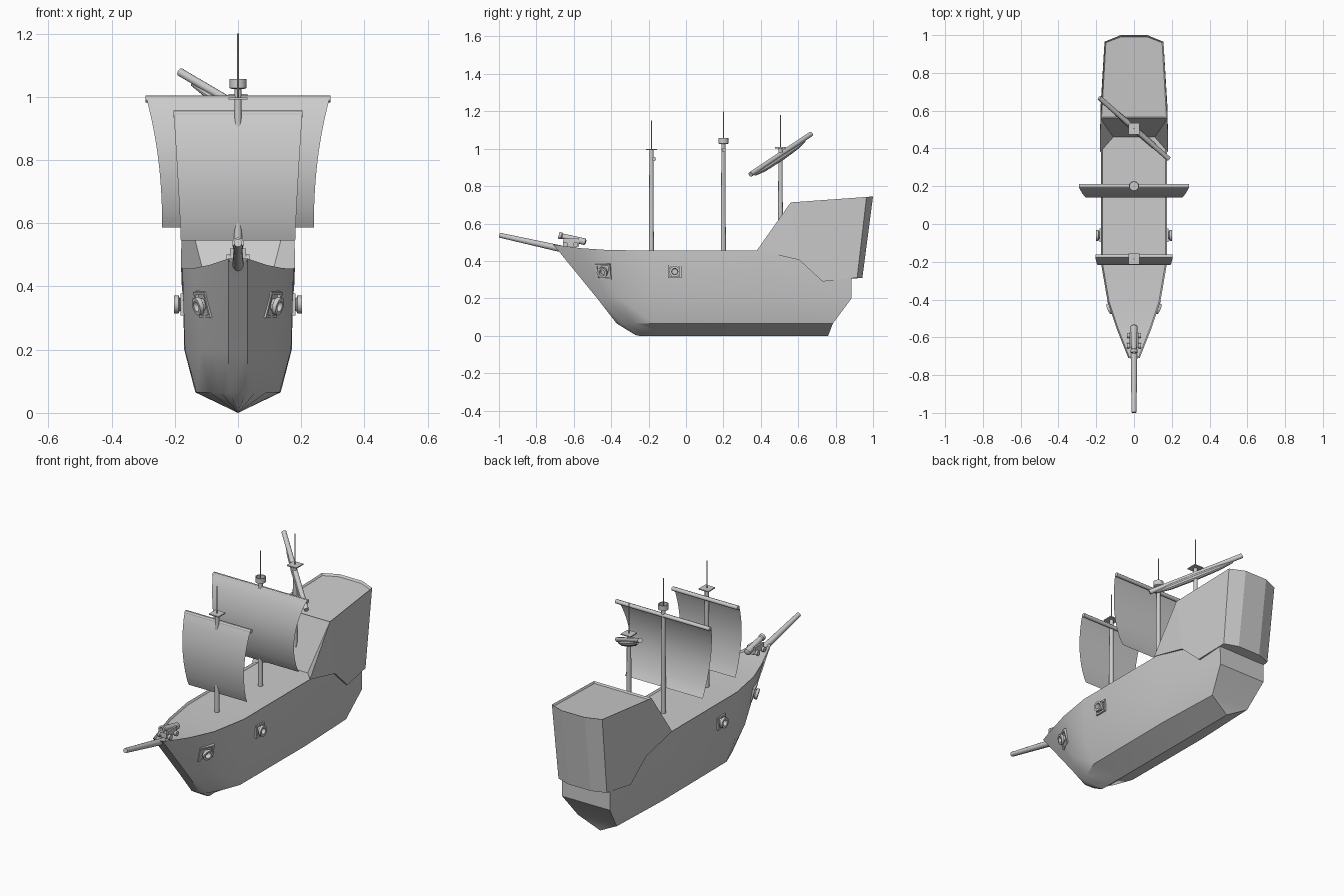
import bpy, bmesh
from math import sin, cos, pi, radians
from mathutils import Vector, Matrix

if "Cube" in bpy.data.objects:
    bpy.data.objects.remove(bpy.data.objects["Cube"])


def finish(name, bm, smooth=False):
    bmesh.ops.recalc_face_normals(bm, faces=bm.faces)
    me = bpy.data.meshes.new(name)
    bm.to_mesh(me)
    bm.free()
    ob = bpy.data.objects.new(name, me)
    bpy.context.collection.objects.link(ob)
    if smooth:
        bpy.ops.object.select_all(action='DESELECT')
        bpy.context.view_layer.objects.active = ob
        ob.select_set(True)
        bpy.ops.object.shade_smooth_by_angle(angle=radians(35))
    return ob


def lathe(name, profile, origin, axis, n=16):
    """Revolve (radius, height) points around an axis, capping both ends."""
    m = Matrix.Translation(origin) @ Vector(axis).to_track_quat('Z', 'Y').to_matrix().to_4x4()
    bm = bmesh.new()
    rings = [[bm.verts.new(m @ Vector((r * cos(2 * pi * i / n), r * sin(2 * pi * i / n), h)))
              for i in range(n)] for r, h in profile]
    for a, b in zip(rings, rings[1:]):
        for i in range(n):
            bm.faces.new((a[i], a[(i + 1) % n], b[(i + 1) % n], b[i]))
    bm.faces.new(rings[0])
    bm.faces.new(rings[-1])
    return finish(name, bm, True)


def rod(name, a, b, r1, r2=None, n=12):
    d = Vector(b) - Vector(a)
    return lathe(name, [(r1, 0), (r2 or r1, d.length)], a, d, n)


def box(name, size, m):
    bm = bmesh.new()
    bmesh.ops.create_cube(bm, size=1, matrix=m @ Matrix.Diagonal((*size, 1)))
    return finish(name, bm)


def sink_top(bm, faces, rim, depth):
    """Leave a thin rim around a deck and lower its middle."""
    bmesh.ops.recalc_face_normals(bm, faces=bm.faces)
    bmesh.ops.inset_region(bm, faces=faces, thickness=rim, depth=0)
    bmesh.ops.translate(bm, verts=list({v for f in faces for v in f.verts}), vec=(0, 0, -depth))


# Hull: rows of (half width, y, z) from the rail down to the keel
levels = [
    [(.03, -.71, .488), (.09, -.56, .468), (.14, -.41, .458), (.176, -.2, .456), (.176, .4, .456), (.152, .885, .456)],
    [(.03, -.475, .2), (.078, -.42, .2), (.117, -.355, .2), (.168, -.2, .2), (.17, .4, .2), (.148, .885, .2)],
    [(.028, -.37, .065), (.055, -.34, .065), (.09, -.28, .065), (.132, -.17, .065), (.135, .4, .065), (.12, .785, .065)],
    [(0, -.27, .004), (0, -.25, 0), (0, -.2, 0), (0, -.1, 0), (0, .4, 0), (0, .76, 0)],
]
bm = bmesh.new()
R = [[bm.verts.new(p) for p in row] for row in levels]
L = [[bm.verts.new((-x, y, z)) for x, y, z in row] for row in levels[:-1]] + [R[-1]]
for S in (R, L):
    for a, b in zip(S, S[1:]):
        for i in range(5):
            bm.faces.new((a[i], a[i + 1], b[i + 1], b[i]))
for e in (0, 5):
    for k in range(2):
        bm.faces.new((R[k][e], R[k + 1][e], L[k + 1][e], L[k][e]))
    bm.faces.new((R[2][e], R[3][e], L[2][e]))
deck = [bm.faces.new((R[0][i], R[0][i + 1], L[0][i + 1], L[0][i])) for i in range(5)]
sink_top(bm, deck, .008, .01)
finish("hull", bm, True)

# Stern castle: mirrored outline points
pts = [(.18, .38, .458), (.178, .56, .713), (.156, .965, .742), (.07, 1.0, .745), (.07, .943, .31),
       (.15, .915, .31), (.168, .73, .29), (.178, .605, .405), (.11, .46, .446)]
bm = bmesh.new()
R = [bm.verts.new(p) for p in pts]
L = [bm.verts.new((-x, y, z)) for x, y, z in pts]
for S in (R, L):
    for f in ((0, 1, 7), (1, 2, 5, 6, 7), (2, 3, 4, 5), (0, 1, 8)):
        bm.faces.new([S[i] for i in f])
for i, j in ((1, 8), (3, 4), (6, 7)):
    bm.faces.new((R[i], R[j], L[j], L[i]))
bm.faces.new((R[6], R[5], R[4], L[4], L[5], L[6]))
bm.faces.new((R[7], R[0], R[8], L[8], L[0], L[7]))
roof = bm.faces.new((R[1], R[2], R[3], L[3], L[2], L[1]))
sink_top(bm, [roof], .009, .01)
finish("stern_castle", bm)

# Masts with flag spikes and lookouts
for name, y, z0, z1, tip in (("fore", -.185, .44, .995, 1.15), ("main", .2, .44, 1.03, 1.2),
                             ("mizzen", .505, .55, 1.005, 1.18)):
    rod(name + "_mast", (0, y, z0), (0, y, z1), .013, .011)
    rod(name + "_spike", (0, y, z1), (0, y, tip), .0025, n=6)
    if name == "main":
        lathe("crows_nest", [(.018, 0), (.027, .004), (.027, .032), (.022, .032), (.022, .01)],
              (0, y, 1.024), (0, 0, 1))
    else:
        box(name + "_lookout", (.06, .06, .006), Matrix.Translation((0, y, z1)))


# Square sails hanging from their yards
def sail(name, y, z0, z1, wt, wb, depth, power):
    bm = bmesh.new()
    nu, nv = 8, 14
    g = []
    for j in range(nv + 1):
        v = j / nv
        w = wb + (wt - wb) * (1 - v) ** power
        g.append([bm.verts.new((w * (2 * i / nu - 1), y - depth * sin(pi * v) ** .8, z0 + (z1 - z0) * v))
                  for i in range(nu + 1)])
    for a, b in zip(g, g[1:]):
        for i in range(nu):
            bm.faces.new((a[i], a[i + 1], b[i + 1], b[i]))
    finish(name, bm, True)
    rod(name + "_yard", (-wt, y + .006, z0 - .01), (wt, y + .006, z0 - .01), .011)


sail("main_sail", .196, 1.003, .587, .292, .24, .056, 2.2)
sail("fore_sail", -.178, .955, .546, .204, .181, .04, 1.2)

# Slanted mizzen yard with furled sail
A, B = Vector((-.183, .668, 1.078)), Vector((.183, .345, .863))
rod("mizzen_yard", A, B, .013)
d = B - A
lathe("furled_sail", [(.004, 0), (.014, .08), (.018, .2), (.016, .36), (.006, .44)],
      A + d * .1 + Vector((0, 0, -.018)), d, 10)

# Bowsprit
rod("bowsprit", (0, -.998, .538), (0, -.66, .463), .013, .018)

# Bow cannon on its carriage
a, b = Vector((0, -.54, .502)), Vector((0, -.68, .537))
lathe("bow_cannon", [(.008, -.006), (.018, 0), (.016, .08), (.014, .125), (.018, .13), (.018, .145), (.009, .145), (.009, .1)],
      a, b - a)
box("cannon_carriage", (.034, .085, .03), Matrix.Translation((0, -.615, .493)))
for s in (-1, 1):
    box("carriage_cheek", (.01, .08, .035), Matrix.Translation((s * .02, -.615, .503)))
    for y in (-.645, -.59):
        rod("carriage_wheel", (s * .025, y, .487), (s * .037, y, .487), .014)


# Gun ports: square frame and flared muzzle, on both sides
def gun_port(x, y, z, yaw, pitch, size, side):
    n = Vector((cos(yaw) * cos(pitch), sin(yaw) * cos(pitch), sin(pitch)))
    n.x *= side
    c = Vector((x * side, y, z))
    m = Matrix.Translation(c) @ n.to_track_quat('Z', 'Y').to_matrix().to_4x4()
    h = size / 2
    for k in range(4):
        r = Matrix.Rotation(k * pi / 2, 4, 'Z')
        box("port_frame", (size, .01, .016), m @ r @ Matrix.Translation((0, h - .005, 0)))
    lathe("port_cannon", [(.02, -.02), (.02, .01), (.029, .014), (.029, .028), (.017, .028), (.015, .0)], c, n)


for s in (-1, 1):
    gun_port(.174, -.06, .343, 0, 0, .07, s)
    gun_port(.108, -.44, .343, radians(-24), radians(-15), .085, s)
